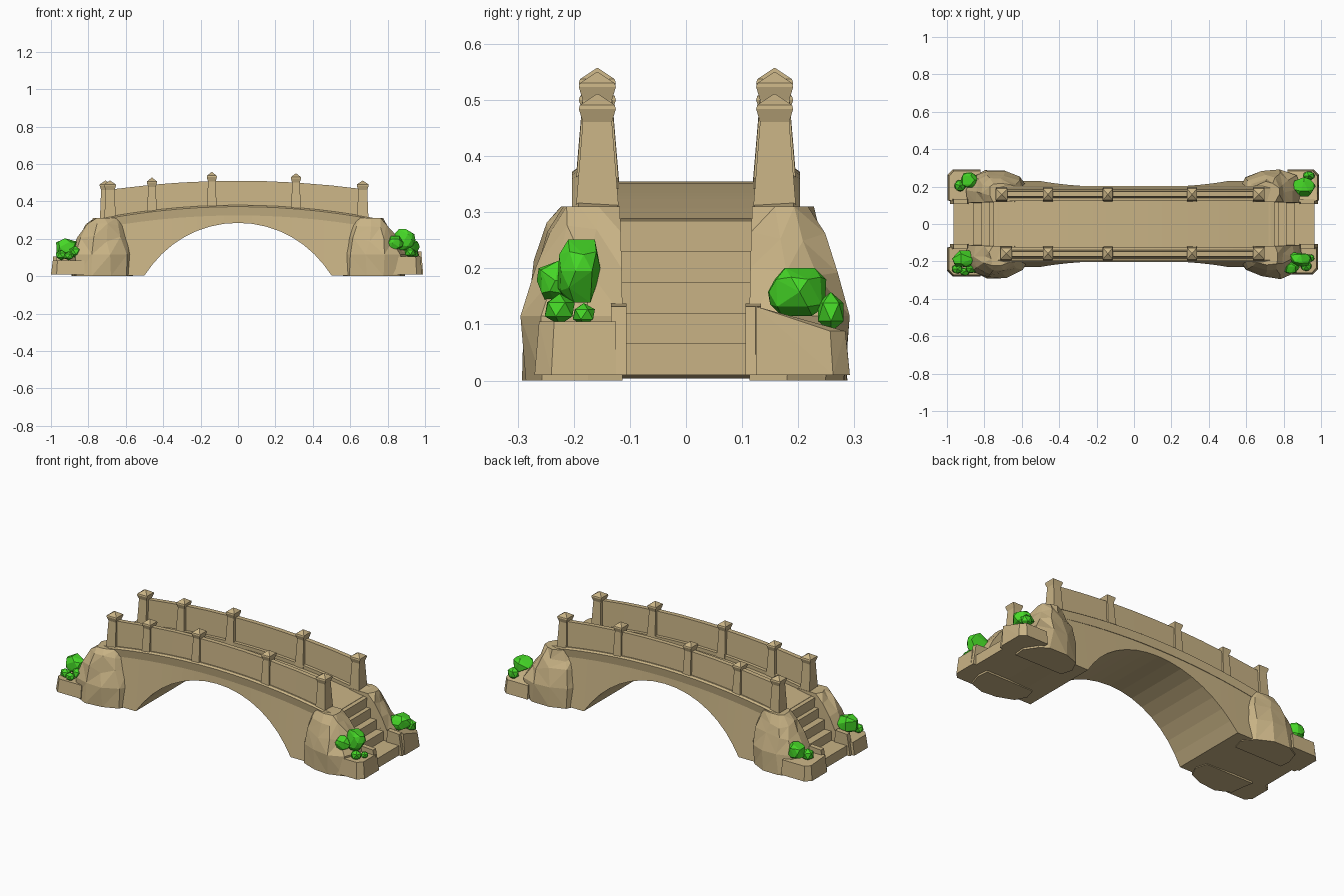
import bpy, bmesh, math, random
from mathutils import Vector

if "Cube" in bpy.data.objects:
    bpy.data.objects.remove(bpy.data.objects["Cube"])

random.seed(4)


def material(name, colour):
    m = bpy.data.materials.new(name)
    m.diffuse_color = (*colour, 1)
    m.use_nodes = True
    m.node_tree.nodes["Principled BSDF"].inputs["Base Color"].default_value = m.diffuse_color
    return m


STONE = material("sandstone", (0.58, 0.45, 0.235))
LEAF = material("leaf_green", (0.06, 0.68, 0.02))


def finish(bm, name, mat):
    bmesh.ops.recalc_face_normals(bm, faces=bm.faces)
    me = bpy.data.meshes.new(name)
    bm.to_mesh(me)
    bm.free()
    me.materials.append(mat)
    ob = bpy.data.objects.new(name, me)
    bpy.context.collection.objects.link(ob)
    return ob


def loft(name, rings, mat=STONE):
    """Skin a list of equal-sized closed rings and cap both ends."""
    bm = bmesh.new()
    vs = [[bm.verts.new(p) for p in r] for r in rings]
    n = len(rings[0])
    for a, b in zip(vs, vs[1:]):
        for i in range(n):
            j = (i + 1) % n
            bm.faces.new((a[i], a[j], b[j], b[i]))
    bm.faces.new(vs[0])
    bm.faces.new(vs[-1])
    return finish(bm, name, mat)


def hull(name, pts, mat=STONE):
    bm = bmesh.new()
    for p in pts:
        bm.verts.new(p)
    res = bmesh.ops.convex_hull(bm, input=bm.verts)
    bmesh.ops.delete(bm, geom=list({v for v in res["geom_interior"]
                                    if isinstance(v, bmesh.types.BMVert)}), context='VERTS')
    return finish(bm, name, mat)


# heights along the span
def deck_z(x): return 0.355 - 0.125 * x * x
def curb_z(x): return 0.380 - 0.130 * x * x
def wall_z(x): return 0.510 - 0.100 * x * x


# arched body: circular underside running into flat feet
R, CZ = 0.581, -0.296
A = math.asin(0.5 / R)
arch = [(R * math.sin(a), max(0.004, CZ + R * math.cos(a)))
        for a in (A * (i / 8 - 1) for i in range(17))]
stations = [(-0.75, 0.01), (-0.62, 0.004)] + arch + [(0.62, 0.004), (0.75, 0.01)]
rings = []
for x, zb in stations:
    wb = 0.195 + 0.035 * (1 - zb / 0.285)
    zt = deck_z(x)
    if abs(x) > 0.7:
        wb = 0.2
    rings.append([(x, -0.19, zt), (x, 0.19, zt), (x, wb, zb), (x, -wb, zb)])
loft("arched_body", rings)

# stairs at both ends
treads = [0.73, 0.775, 0.815, 0.86, 0.91, 0.965]
risers = [0.29, 0.23, 0.175, 0.12, 0.067, 0.01]
profile = [(0.66, 0.01), (0.66, 0.29)]
for i in range(5):
    profile += [(treads[i], risers[i]), (treads[i], risers[i + 1])] if i else \
        [(treads[0], 0.29), (treads[0], risers[1])]
profile += [(treads[5], risers[4] - 0.0), (treads[5], 0.01)]
profile[-3] = (treads[4], risers[5] + 0.057)
for s, label in ((1, "right"), (-1, "left")):
    loft("stairs_" + label, [[(s * x, y, z) for x, z in profile] for y in (-0.125, 0.125)])

# curbs, parapet walls and posts
POSTS = [-0.69, -0.46, -0.14, 0.31, 0.667]
TIPS = [0.511, 0.527, 0.557, 0.550, 0.511]
for s, label in ((1, "back"), (-1, "front")):
    xs = [-0.74 + 1.48 * i / 14 for i in range(15)]
    loft("curb_" + label, [[(x, s * 0.122, deck_z(x) - 0.03), (x, s * 0.122, curb_z(x) - 0.004),
                            (x, s * 0.192, curb_z(x)), (x, s * 0.203, curb_z(x) - 0.008),
                            (x, s * 0.196, deck_z(x) - 0.03)] for x in xs])
    wx = [-0.68, -0.46, -0.3, -0.14, 0, 0.15, 0.31, 0.5, 0.66]
    loft("parapet_" + label, [[(x, s * 0.138, curb_z(x) - 0.02), (x, s * 0.147, wall_z(x)),
                               (x, s * 0.174, wall_z(x)), (x, s * 0.185, curb_z(x) - 0.02)]
                              for x in wx])
    for i, (px, tip) in enumerate(zip(POSTS, TIPS)):
        if i == 0:
            px += -0.018 if s > 0 else 0.006
        big = 1.0 if i in (0, 4) else 0.85
        # (height, half width along x, half width along y)
        levels = [(curb_z(px) - 0.025, 0.031, 0.039), (tip - 0.05, 0.024, 0.026),
                  (tip - 0.027, 0.032, 0.033), (tip - 0.02, 0.031, 0.031), (tip, 0.001, 0.001)]
        loft("post_%s_%d" % (label, i + 1),
             [[(px + a * hx * big, s * 0.158 + b * hy, z)
               for a, b in ((-1, -1), (1, -1), (1, 1), (-1, 1))] for z, hx, hy in levels])

# boulder abutments: outline of the foot and of the crown, with steps between
FOOT = [(0.56, 0.18), (0.60, 0.25), (0.69, 0.285), (0.79, 0.290),
        (0.86, 0.255), (0.89, 0.18), (0.89, 0.113), (0.58, 0.113)]
CROWN = [(0.63, 0.18), (0.66, 0.205), (0.71, 0.222), (0.75, 0.218),
         (0.77, 0.195), (0.765, 0.16), (0.755, 0.118), (0.64, 0.118)]
LEVELS = [(0.0, 0.03), (0.115, 0.0), (0.20, 0.32), (0.265, 0.66), (0.31, 1.0)]
CORNERS = [  # label, x side, y side, planter end, planter y, inner z, outer z
    ("front_right", 1, -1, 0.985, 0.270, 0.105, 0.105),
    ("back_right", 1, 1, 0.990, 0.292, 0.132, 0.088),
    ("front_left", -1, -1, 1.0, 0.280, 0.085, 0.085),
    ("back_left", -1, 1, 0.998, 0.292, 0.105, 0.095)]
for label, sx, sy, xe, ye, zi, zo in CORNERS:
    rings = []
    for z, t in LEVELS:
        ring = []
        for i, (f, c) in enumerate(zip(FOOT, CROWN)):
            x, y = f[0] + (c[0] - f[0]) * t, f[1] + (c[1] - f[1]) * t
            dz = 0
            if 0 < i < 6:  # rough outer side only
                x += random.uniform(-0.012, 0.012)
                y += random.uniform(-0.008, 0.006)
                dz = random.uniform(-0.018, 0.018) if 0 < t < 1 and z > 0.05 else 0
            ring.append((sx * x, sy * y, z + dz))
        rings.append(ring)
    rock = loft("boulder_" + label, rings)
    bm = bmesh.new()
    bm.from_mesh(rock.data)
    bmesh.ops.triangulate(bm, faces=[f for f in bm.faces if len(f.verts) == 4])
    bm.to_mesh(rock.data)
    bm.free()
    # low planter block in front of the boulder
    hull("planter_" + label, [(sx * x, sy * y, z) for x, y, z in (
        (0.83, 0.112, 0.01), (xe, 0.125, 0.01), (xe, ye - 0.03, 0.01), (xe - 0.03, ye, 0.01),
        (0.82, ye, 0.01), (0.83, 0.112, zi), (xe - 0.01, 0.125, zi), (xe - 0.01, ye - 0.035, zo),
        (xe - 0.035, ye - 0.008, zo), (0.82, ye - 0.008, zo))])
    # upright edging stone beside the bottom step
    hull("edging_stone_" + label, [(sx * x, sy * y, z) for y in (0.106, 0.134) for x, z in (
        (0.88, 0.01), (0.985, 0.01), (0.965, 0.132), (0.89, 0.137))])

# faceted bushes: centre and radii
BUSHES = [
    (0.885, -0.187, 0.195, 0.065, 0.048, 0.066), (0.840, -0.232, 0.178, 0.045, 0.036, 0.042),
    (0.920, -0.225, 0.127, 0.033, 0.030, 0.028), (0.945, -0.182, 0.118, 0.022, 0.022, 0.020),
    (0.910, 0.200, 0.158, 0.062, 0.056, 0.050), (0.935, 0.258, 0.122, 0.036, 0.027, 0.036),
    (-0.915, -0.185, 0.155, 0.064, 0.052, 0.056), (-0.870, -0.238, 0.130, 0.034, 0.028, 0.032),
    (-0.945, -0.240, 0.112, 0.033, 0.028, 0.028), (-0.905, -0.255, 0.108, 0.030, 0.024, 0.024),
    (-0.880, 0.235, 0.145, 0.052, 0.046, 0.052), (-0.930, 0.205, 0.125, 0.034, 0.035, 0.035)]
for i, (x, y, z, rx, ry, rz) in enumerate(BUSHES):
    bm = bmesh.new()
    bmesh.ops.create_icosphere(bm, subdivisions=1 if rx < 0.045 else 2, radius=1)
    if rx >= 0.045:
        bmesh.ops.delete(bm, geom=random.sample(list(bm.verts), 20), context='VERTS')
        bmesh.ops.delete(bm, geom=list(bm.faces), context='FACES_ONLY')
        pts = [v.co.copy() for v in bm.verts]
    else:
        pts = [v.co.copy() for v in bm.verts]
    bm.free()
    turn = random.uniform(0, 2)
    c, s = math.cos(turn), math.sin(turn)
    hull("bush_%d" % (i + 1), [(x + rx * (p.x * c - p.y * s), y + ry * (p.x * s + p.y * c),
                                z + rz * p.z) for p in pts], LEAF)
